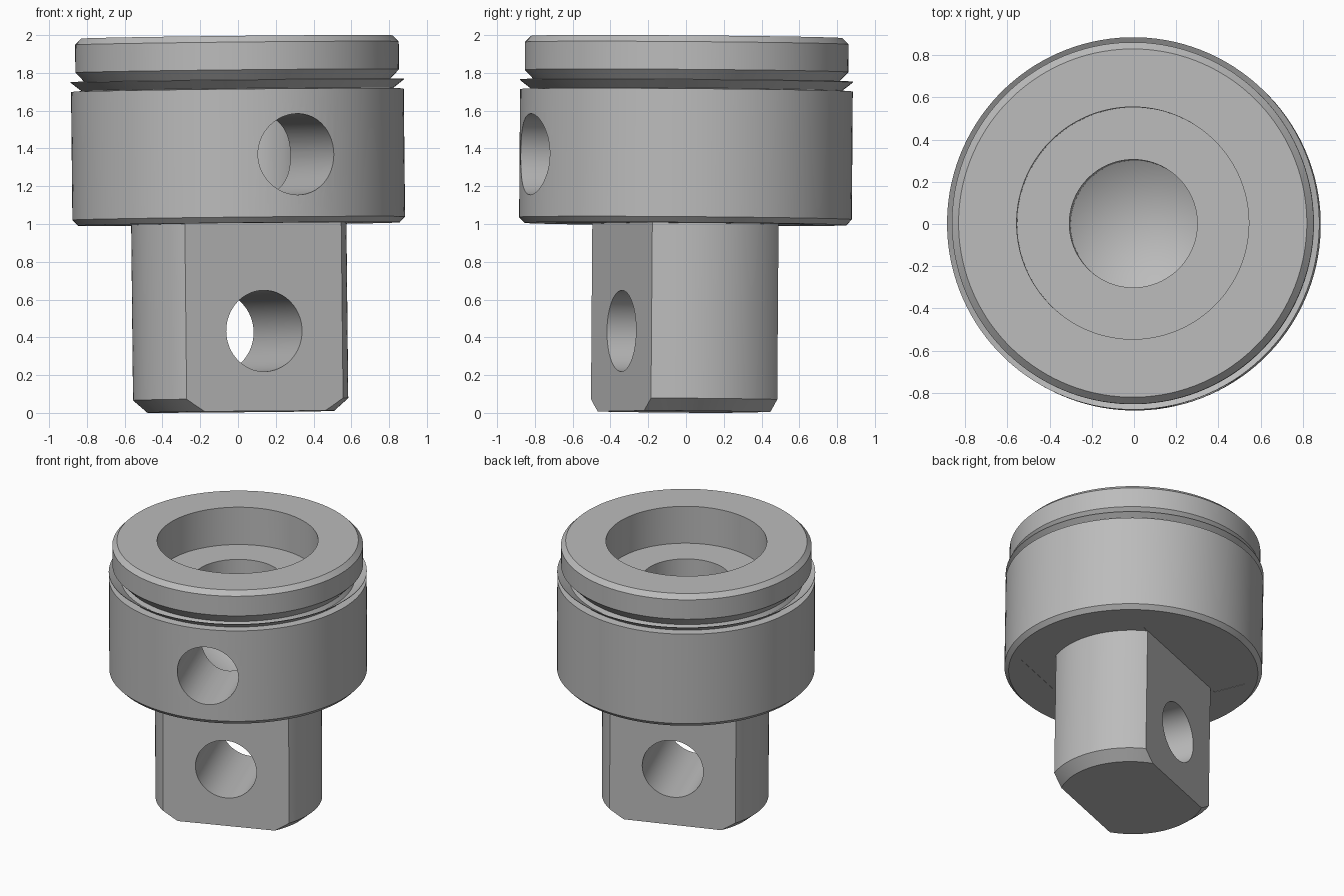
import bpy, bmesh
from math import radians, pi
from mathutils import Matrix

cube = bpy.data.objects.get("Cube")
if cube:
    bpy.data.objects.remove(cube, do_unlink=True)

steel = bpy.data.materials.new("plain_grey_steel")
steel.use_nodes = True
grey = (0.5, 0.5, 0.5, 1)
steel.diffuse_color = grey
steel.node_tree.nodes["Principled BSDF"].inputs["Base Color"].default_value = grey


def new_object(name, bm):
    bmesh.ops.recalc_face_normals(bm, faces=bm.faces)
    mesh = bpy.data.meshes.new(name)
    bm.to_mesh(mesh)
    bm.free()
    mesh.materials.append(steel)
    obj = bpy.data.objects.new(name, mesh)
    bpy.context.collection.objects.link(obj)
    return obj


def lathe(name, profile, steps=128):
    bm = bmesh.new()
    verts = [bm.verts.new((r, 0, z)) for r, z in profile]
    edges = [bm.edges.new(pair) for pair in zip(verts, verts[1:])]
    bmesh.ops.spin(bm, geom=verts + edges, axis=(0, 0, 1), cent=(0, 0, 0),
                   angle=2 * pi, steps=steps)
    bmesh.ops.remove_doubles(bm, verts=bm.verts, dist=0.0002)
    return new_object(name, bm)


def cross_hole(z, y_start, y_end, radius=0.215):
    bm = bmesh.new()
    place = Matrix.Translation((0, (y_start + y_end) / 2, z)) @ Matrix.Rotation(pi / 2, 4, 'X')
    bmesh.ops.create_cone(bm, cap_ends=True, segments=64, radius1=radius,
                          radius2=radius, depth=y_end - y_start, matrix=place)
    return new_object("hole_cutter", bm)


def flat_cut(side):
    # Box that shaves one side of the shank up to the head's underside
    bm = bmesh.new()
    place = Matrix.Translation((0, side * 0.478, 0.451)) @ Matrix.Diagonal((1, 0.24, 1.102, 1))
    bmesh.ops.create_cube(bm, size=1, matrix=place)
    return new_object("flat_cutter", bm)


# Turned body: shank, head, flared ring and lip outside, stepped bore inside
shank = [(0, 0.006), (0.495, 0.006), (0.57, 0.072), (0.57, 1.0)]
head = [(0.852, 1.0), (0.881, 1.03), (0.881, 1.708)]
flared_ring = [(0.825, 1.712), (0.882, 1.756), (0.882, 1.76), (0.8, 1.708)]
lip = [(0.785, 1.735), (0.857, 1.81), (0.857, 1.957), (0.825, 1.99)]
bore = [(0.55, 1.99), (0.55, 1.71), (0.303, 1.71), (0.303, 1.12), (0, 0.94)]
plunger = lathe("plunger_body", shank + head + flared_ring + lip + bore)

# Shank flats, through hole and side port
cutters = [flat_cut(-1), flat_cut(1), cross_hole(0.43, -0.8, 0.8), cross_hole(1.36, -1.1, 0)]
bpy.ops.object.select_all(action='DESELECT')
bpy.context.view_layer.objects.active = plunger
plunger.select_set(True)
for cutter in cutters:
    cutter.hide_render = True
    mod = plunger.modifiers.new("cut", 'BOOLEAN')
    mod.operation = 'DIFFERENCE'
    mod.solver = 'EXACT'
    mod.object = cutter
    bpy.ops.object.modifier_apply(modifier=mod.name)
    bpy.data.objects.remove(cutter, do_unlink=True)

# Turn the flats and lean the whole part slightly
lean = Matrix.Rotation(-0.0105, 4, 'Y') @ Matrix.Rotation(-0.0075, 4, 'X')
pivot = Matrix.Translation((0, 0, 1.4))
plunger.data.transform(pivot @ lean @ Matrix.Rotation(radians(21), 4, 'Z') @ pivot.inverted())
bpy.ops.object.shade_smooth_by_angle(angle=radians(25))
